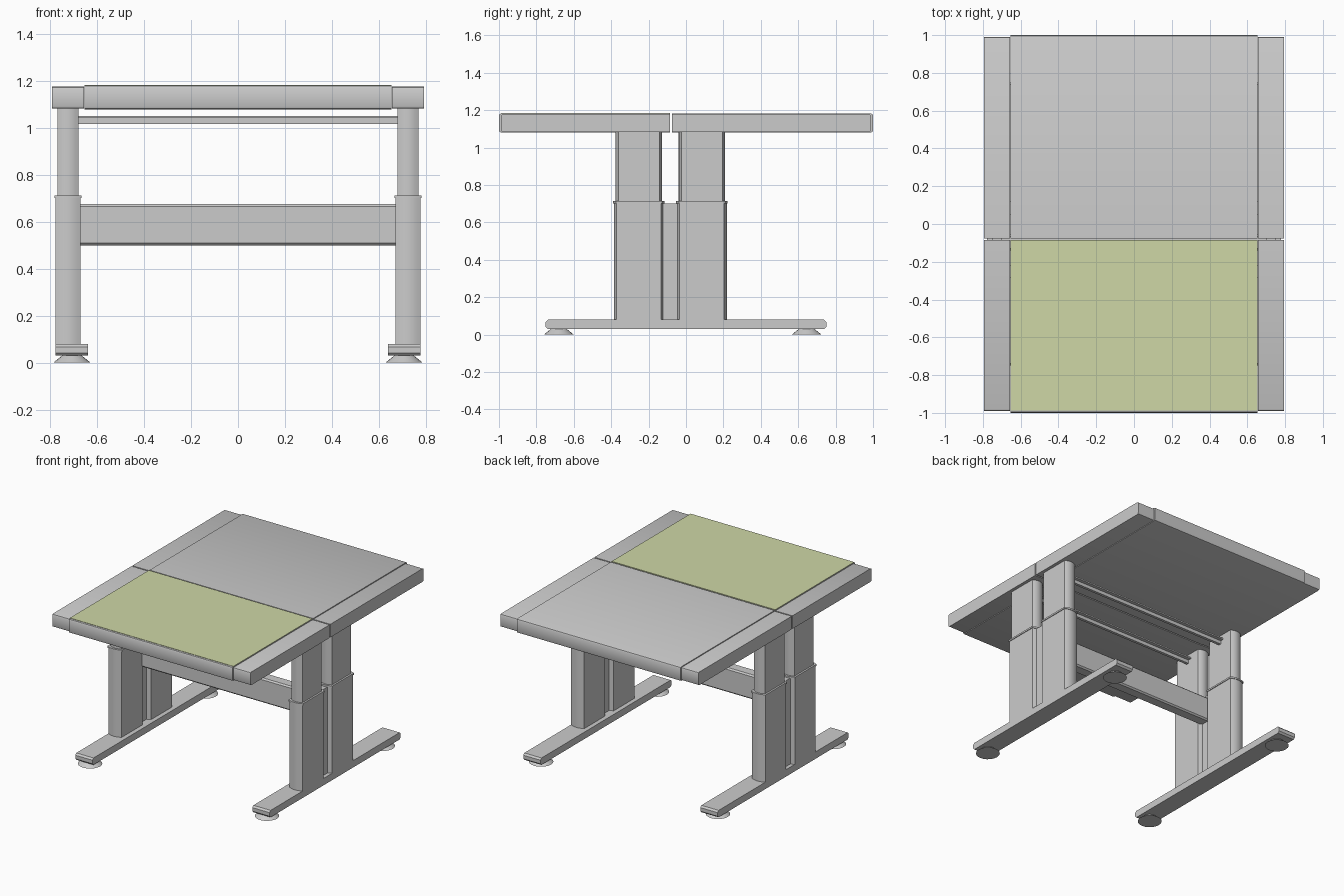
import bpy, bmesh, math

if "Cube" in bpy.data.objects:
    bpy.data.objects.remove(bpy.data.objects["Cube"])


def finish(name, bm, smooth=False):
    bmesh.ops.recalc_face_normals(bm, faces=bm.faces)
    me = bpy.data.meshes.new(name)
    bm.to_mesh(me)
    bm.free()
    ob = bpy.data.objects.new(name, me)
    bpy.context.collection.objects.link(ob)
    if smooth:
        bpy.ops.object.select_all(action='DESELECT')
        ob.select_set(True)
        bpy.context.view_layer.objects.active = ob
        bpy.ops.object.shade_smooth_by_angle(angle=math.radians(35))
    return ob


def prism(name, pts, axis, lo, hi, smooth=False):
    """Extrude a 2D profile along x (points are y,z) or z (points are x,y)."""
    bm = bmesh.new()
    place = (lambda p: (lo, *p)) if axis == 'x' else (lambda p: (*p, lo))
    face = bm.faces.new([bm.verts.new(place(p)) for p in pts])
    ext = bmesh.ops.extrude_face_region(bm, geom=[face])['geom']
    d = (hi - lo, 0, 0) if axis == 'x' else (0, 0, hi - lo)
    bmesh.ops.translate(bm, vec=d, verts=[v for v in ext if isinstance(v, bmesh.types.BMVert)])
    return finish(name, bm, smooth)


def box(name, x, y, z):
    pts = [(y[0], z[0]), (y[1], z[0]), (y[1], z[1]), (y[0], z[1])]
    return prism(name, pts, 'x', *x)


def column_section(cx, cy, hx, hy, bulge=0.015, n=6):
    """Rectangle whose front and back ends bow outwards."""
    pts = []
    for s in (1, -1):
        for i in range(n + 1):
            t = 1 - 2 * i / n
            pts.append((cx + s * t * hx, cy + s * (hy - bulge * t * t)))
    return pts


def edge_profile(inner, end, z0, z1, c):
    """Side outline of a top section with a rounded outer end."""
    s = 1 if end > inner else -1
    return [(inner, z0), (end - s * c, z0), (end - s * c * 0.3, z0 + c * 0.3), (end, z0 + c),
            (end, z1 - c), (end - s * c * 0.3, z1 - c * 0.3), (end - s * c, z1), (inner, z1)]


# table top: front and back halves, each a centre panel with two side rails
for part, inner, end in (("front", -0.085, -1.0), ("back", -0.076, 1.0)):
    s = 1 if end > 0 else -1
    prism(part + "_panel", edge_profile(inner, end, 1.08, 1.183, 0.013), 'x', -0.655, 0.655, True)
    for side, sx in (("left", -1), ("right", 1)):
        a, b = sorted((sx * 0.657, sx * 0.793))
        prism(f"{part}_{side}_rail", edge_profile(inner, s * 0.99, 1.083, 1.178, 0.012),
              'x', a, b, True)

# green work surface laid on the front panel
mat = bpy.data.materials.new("olive_surface")
mat.diffuse_color = (0.62, 0.68, 0.38, 1)
mat.use_nodes = True
mat.node_tree.nodes["Principled BSDF"].inputs["Base Color"].default_value = mat.diffuse_color
sheet = box("work_surface", (-0.655, 0.655), (-0.988, -0.085), (1.18, 1.185))
sheet.data.materials.append(mat)

# legs
for side, sx in (("left", -1), ("right", 1)):
    cx = sx * 0.725
    # foot with rounded ends
    h, c = 0.75, 0.012
    foot = [(-h + c, 0.03), (h - c, 0.03), (h, 0.03 + c), (h, 0.08 - c), (h - c, 0.08),
            (-h + c, 0.08), (-h, 0.08 - c), (-h, 0.03 + c)]
    a, b = sorted((sx * 0.64, sx * 0.778))
    prism(side + "_foot", foot, 'x', a, b, True)
    # flared glides
    for end, gy in (("front", -0.68), ("back", 0.645)):
        bm = bmesh.new()
        bmesh.ops.create_cone(bm, cap_ends=True, segments=20, radius1=0.08, radius2=0.04, depth=0.032)
        bmesh.ops.translate(bm, vec=(sx * 0.708, gy, 0.016), verts=bm.verts)
        finish(f"{side}_{end}_glide", bm, True)
    # telescoping columns
    for end, cy in (("front", -0.252), ("back", 0.085)):
        prism(f"{side}_{end}_lower_column", column_section(cx, cy, 0.053, 0.134), 'z', 0.075, 0.702, True)
        prism(f"{side}_{end}_collar", column_section(cx, cy, 0.058, 0.138), 'z', 0.702, 0.714, True)
        prism(f"{side}_{end}_upper_column", column_section(cx, cy, 0.045, 0.124), 'z', 0.714, 1.085, True)
    # recessed web between the two columns
    box(side + "_web", (cx - 0.025, cx + 0.025), (-0.13, -0.04), (0.075, 0.702))

# crossbar with softened edges
y0, y1, z0, z1, c = -0.14, -0.055, 0.5, 0.677, 0.01
bar = [(y0 + c, z0), (y1 - c, z0), (y1, z0 + c), (y1, z1 - c), (y1 - c, z1),
       (y0 + c, z1), (y0, z1 - c), (y0, z0 + c)]
prism("crossbar", bar, 'x', -0.71, 0.71)

# upper stretchers: flat bar with a lower rib
for end, cy in (("front", -0.252), ("back", 0.085)):
    t = [(cy - 0.035, 1.043), (cy - 0.01, 1.043), (cy - 0.01, 1.018), (cy + 0.01, 1.018),
         (cy + 0.01, 1.043), (cy + 0.035, 1.043), (cy + 0.035, 1.053), (cy - 0.035, 1.053)]
    prism(end + "_stretcher", t, 'x', -0.7, 0.7)
